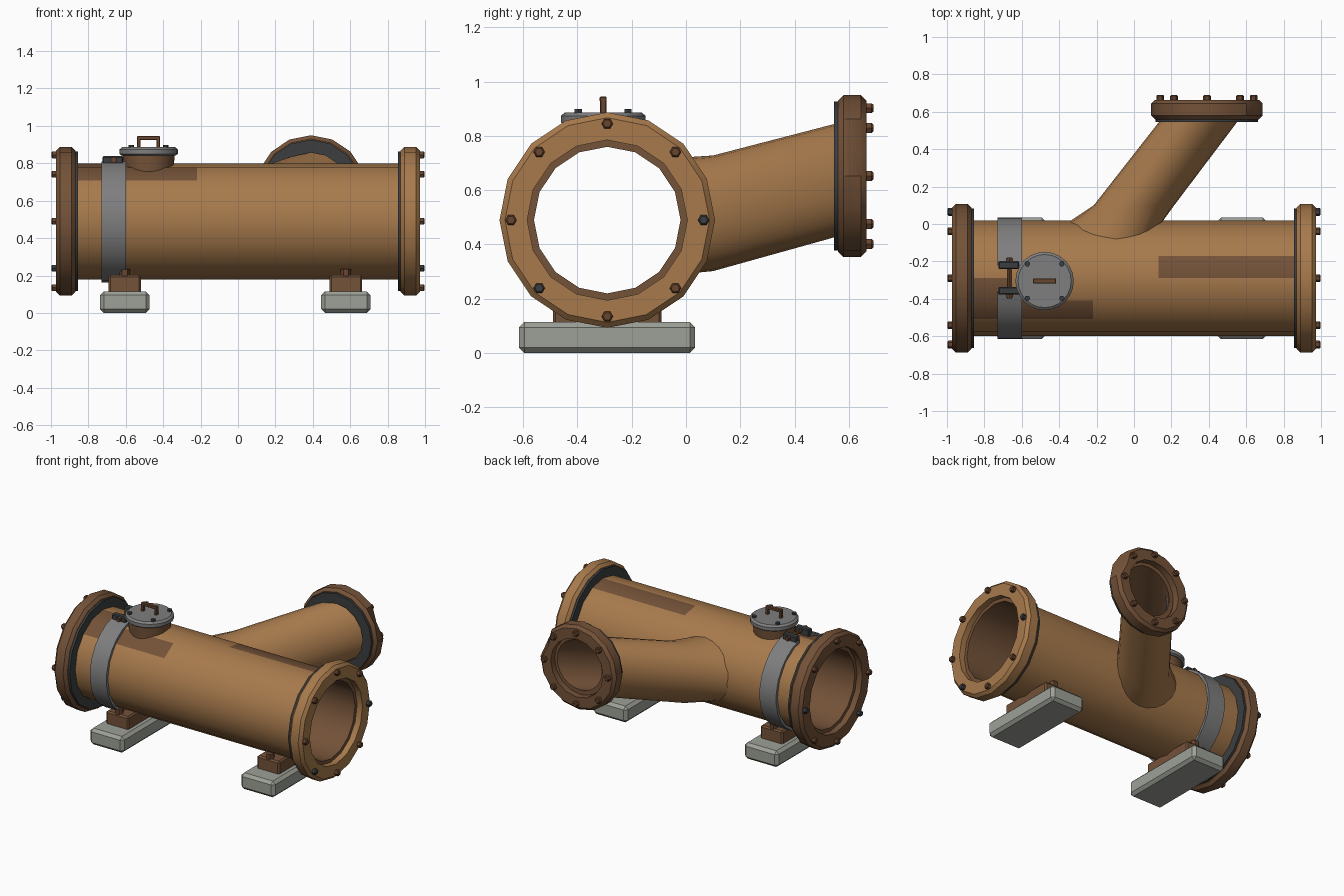
import bpy, bmesh
from math import sin, cos, pi, sqrt, atan2, degrees, radians
from mathutils import Vector, Matrix

cube = bpy.data.objects.get("Cube")
if cube:
    bpy.data.objects.remove(cube, do_unlink=True)

AXIS_Y, AXIS_Z, RADIUS = -0.29, 0.49, 0.31
SIDES = 16


def material(name, rgb):
    m = bpy.data.materials.new(name)
    m.use_nodes = True
    m.diffuse_color = (*rgb, 1)
    m.node_tree.nodes["Principled BSDF"].inputs["Base Color"].default_value = (*rgb, 1)
    return m


TAN = material("tan pipe", (0.39, 0.195, 0.073))
RUST = material("rust brown", (0.175, 0.085, 0.04))
BOLT = material("bolt brown", (0.14, 0.06, 0.028))
DARK = material("dark iron", (0.045, 0.048, 0.05))
GREY = material("steel grey", (0.21, 0.21, 0.215))
STONE = material("concrete", (0.34, 0.355, 0.31))


def finish(name, bm, mats, angle=30):
    bmesh.ops.recalc_face_normals(bm, faces=bm.faces[:])
    me = bpy.data.meshes.new(name)
    bm.to_mesh(me)
    bm.free()
    for m in mats:
        me.materials.append(m)
    ob = bpy.data.objects.new(name, me)
    bpy.context.collection.objects.link(ob)
    bpy.ops.object.select_all(action='DESELECT')
    ob.select_set(True)
    bpy.context.view_layer.objects.active = ob
    bpy.ops.object.shade_smooth_by_angle(angle=radians(angle))
    return ob


def loft(rings, loop=False, around=True, caps=False):
    """Skin a list of rings; loop joins the last ring to the first."""
    bm = bmesh.new()
    vs = [[bm.verts.new(p) for p in r] for r in rings]
    n = len(vs[0])
    for i in range(len(vs) if loop else len(vs) - 1):
        a, b = vs[i], vs[(i + 1) % len(vs)]
        for j in range(n if around else n - 1):
            k = (j + 1) % n
            bm.faces.new((a[j], a[k], b[k], b[j]))
    if caps:
        bm.faces.new(vs[0])
        bm.faces.new(vs[-1])
    return bm


def circle(r, z, n=SIDES):
    return [Vector((r * cos(2 * pi * j / n), r * sin(2 * pi * j / n), z)) for j in range(n)]


def lathe(profile, frame, loop=False, n=SIDES):
    """Turn (radius, height) points around the local z of a frame."""
    bm = loft([circle(r, z, n) for r, z in profile], loop, caps=not loop)
    bm.transform(frame)
    return bm


def box(name, mat, lo, hi, bevel=0.006):
    bm = bmesh.new()
    bmesh.ops.create_cube(bm, size=1)
    lo, hi = Vector(lo), Vector(hi)
    for v in bm.verts:
        v.co = Vector([(l + h) / 2 + c * (h - l) for l, h, c in zip(lo, hi, v.co)])
    bmesh.ops.bevel(bm, geom=bm.edges[:], offset=bevel, segments=1, profile=0.5, affect='EDGES')
    return finish(name, bm, [mat], 20)


def frame(origin, x, y, z):
    m = Matrix((x, y, z)).transposed().to_4x4()
    m.translation = origin
    return m


X, Y, Z = Vector((1, 0, 0)), Vector((0, 1, 0)), Vector((0, 0, 1))
ALONG_X = frame((0, AXIS_Y, AXIS_Z), Y, Z, X)


def upright(x, y, z):
    return Matrix.Translation((x, y, z))


# Main pipe with rust patches and a dark bore
bm = lathe([(RADIUS, x) for x in (-0.93, -0.66, -0.22, 0.13, 0.93)] + [(0.27, 0.93), (0.27, -0.93)],
           ALONG_X, loop=True)
for f in bm.faces:
    c = f.calc_center_median()
    dy, dz = c.y - AXIS_Y, c.z - AXIS_Z
    phi = degrees(atan2(dy, dz))
    patch = (c.x < -0.22 and -45 < phi < -22.5) or (c.x < -0.66 and -22.5 < phi < 0) \
        or (c.x > 0.13 and 0 < phi < 22.5)
    f.material_index = int(patch or sqrt(dy * dy + dz * dz) < 0.295)
finish("main_pipe", bm, [TAN, RUST])


# Bolted flanges with gaskets
def flange(name, place, s, near, far, r, bore, bolt_r, mat, dark_bolts, dent=None):
    c = 0.02
    prof = [(bore, near), (r - c, near), (r, near + c), (r, far - c), (r - c, far), (bore, far)]
    bm = lathe([(q, s * z) for q, z in prof], place, loop=True)
    if dent is not None:
        hub = place.translation
        bm.verts.ensure_lookup_table()
        for ring in (3, 4):
            v = bm.verts[ring * SIDES + dent]
            v.co += (hub - v.co) * Vector((1, 0, 1)) * 0.12
    finish(name, bm, [mat])
    g = [(bore, near - 0.015), (r - 0.024, near - 0.015), (r - 0.024, near), (bore, near)]
    finish(name + "_gasket", lathe([(q, s * z) for q, z in g], place, loop=True), [DARK])
    for i in range(8):
        a = i * pi / 4
        spot = place @ Matrix.Translation((bolt_r * cos(a), bolt_r * sin(a), s * far))
        m = DARK if dark_bolts and i % 5 == 0 else BOLT
        head = [(0.021, -0.005 * s), (0.021, 0.02 * s), (0.015, 0.026 * s)]
        finish(f"{name}_bolt_{i + 1}", lathe(head, spot, n=6), [m])


flange("left_flange", ALONG_X, 1, 0.87, 0.972, 0.397, 0.295, 0.355, TAN, True)
flange("right_flange", ALONG_X, -1, 0.87, 0.972, 0.397, 0.295, 0.355, RUST, True)
ALONG_Y = frame((0.39, 0, 0.652), X, -Z, Y)
flange("branch_flange", ALONG_Y, 1, 0.56, 0.664, 0.298, 0.205, 0.25, RUST, False,
       dent=SIDES - 1)


# Slanted branch, its root following the main pipe's curve
def branch_ring(y, cx, cz, rx, rz):
    ring = []
    for p in circle(1, 0, 24):
        x, z = cx + rx * p.x, cz + rz * p.y
        yy = AXIS_Y + sqrt(0.3 ** 2 - (z - AXIS_Z) ** 2) if y is None else y
        ring.append(Vector((x, yy, z)))
    return ring


bm = loft([branch_ring(None, -0.1, 0.5, 0.25, 0.215),
           branch_ring(0.1, 0.0, 0.515, 0.215, 0.213),
           branch_ring(0.62, 0.4, 0.655, 0.208, 0.208),
           branch_ring(0.62, 0.4, 0.655, 0.175, 0.175),
           branch_ring(0.1, 0.0, 0.515, 0.175, 0.175),
           branch_ring(None, -0.1, 0.5, 0.175, 0.175)])
for i, f in enumerate(bm.faces):
    f.material_index = int(i >= 48)
finish("branch_pipe", bm, [TAN, RUST], 45)

# Clamp band, open at the top, with lugs and a screw
arc = [radians(102 + 336 * i / 24) for i in range(25)]
bm = loft([[Vector((x, AXIS_Y + r * cos(a), AXIS_Z + r * sin(a))) for a in arc]
           for r, x in ((0.326, -0.73), (0.326, -0.6), (0.306, -0.6), (0.306, -0.73))],
          loop=True, around=False)
finish("clamp_band", bm, [GREY])
for name, y in (("front", -0.357), ("back", -0.22)):
    box(name + "_clamp_lug", DARK, (-0.725, y - 0.021, 0.775), (-0.615, y + 0.021, 0.838))
screw = frame((-0.665, -0.288, 0.818), Z, X, Y)
finish("clamp_screw", lathe([(0.011, -0.11), (0.011, 0.11)], screw, n=8), [BOLT])
for name, s in (("front", -1), ("back", 1)):
    finish(name + "_clamp_nut", lathe([(0.018, s * 0.088), (0.018, s * 0.105)], screw, n=6), [BOLT])

# Hatch neck, lid, lid bolts and handle
HX, HY = -0.478, -0.305
foot = [Vector((HX + p.x, HY + p.y, AXIS_Z + sqrt(0.3 ** 2 - (HY + p.y - AXIS_Y) ** 2)))
        for p in circle(0.135, 0, 24)]
top = [p + Vector((HX, HY, 0)) for p in circle(0.14, 0.85, 24)]
finish("hatch_neck", loft([foot, top]), [RUST])
finish("hatch_lid", lathe([(0.145, 0.842), (0.156, 0.85), (0.156, 0.874), (0.142, 0.886)],
                          upright(HX, HY, 0), n=24), [GREY])
for i in range(4):
    a = pi / 4 + i * pi / 2
    spot = upright(HX + 0.13 * cos(a), HY + 0.13 * sin(a), 0.88)
    finish(f"lid_bolt_{i + 1}", lathe([(0.015, 0), (0.015, 0.019)], spot, n=6), [DARK])
for name, s in (("left", 1), ("right", -1)):
    x = HX + s * 0.052
    box(name + "_handle_post", BOLT, (x - 0.01, HY - 0.012, 0.88), (x + 0.01, HY + 0.012, 0.935), 0.003)
box("handle_grip", BOLT, (HX - 0.062, HY - 0.013, 0.925), (HX + 0.062, HY + 0.013, 0.945), 0.003)

# Supports: concrete foot, saddle and saddle bolts
for name, x in (("right", -0.605), ("left", 0.577)):
    box(name + "_foot", STONE, (x - 0.132, -0.615, 0), (x + 0.132, 0.034, 0.115), 0.02)
    box(name + "_saddle", RUST, (x - 0.087, -0.49, 0.105), (x + 0.087, -0.09, 0.203), 0.01)
    for side, s in (("front", -1), ("back", 1)):
        spot = upright(x, AXIS_Y + s * 0.172, 0.198)
        finish(f"{name}_{side}_saddle_bolt", lathe([(0.028, 0), (0.028, 0.036)], spot, n=6), [BOLT])
